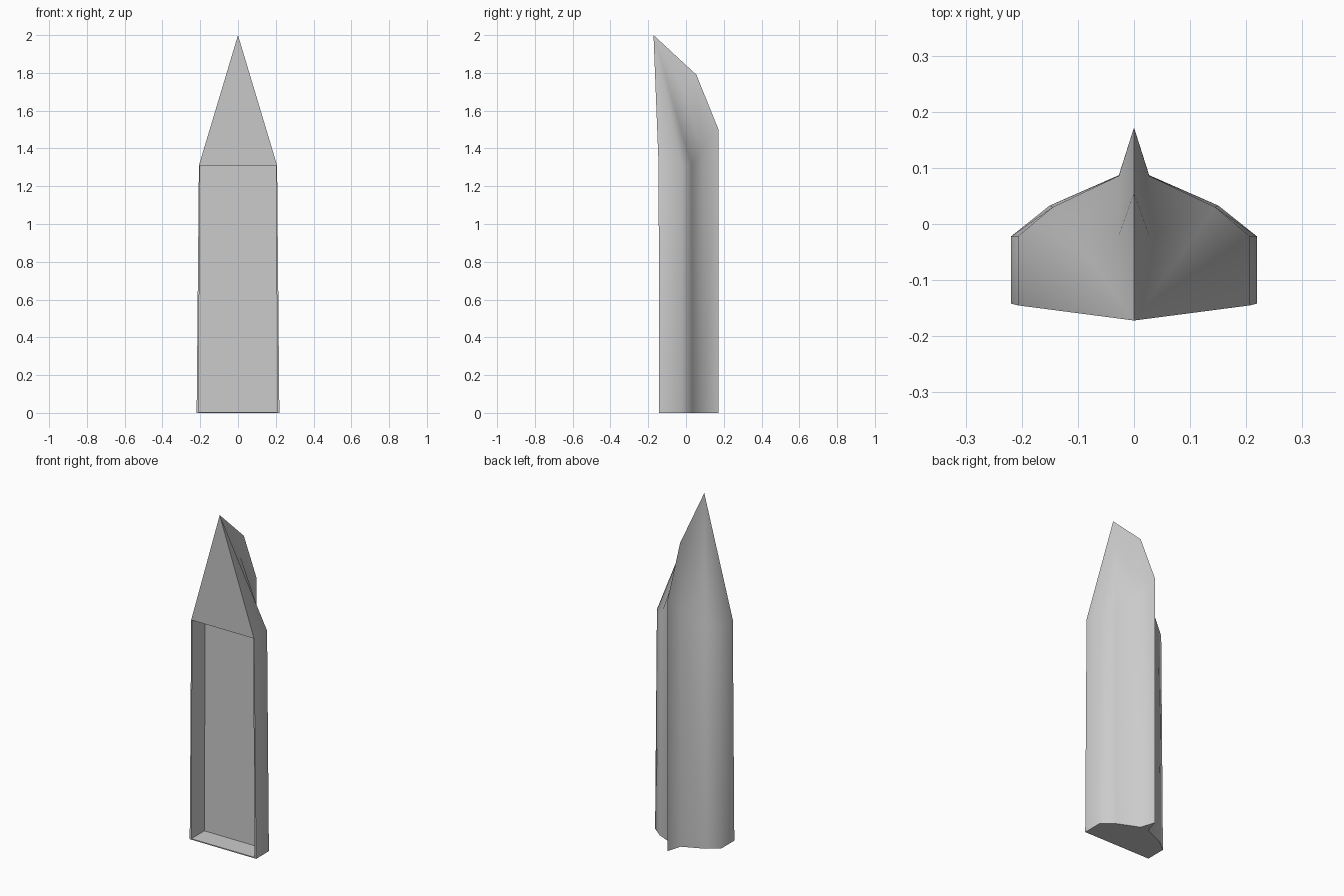
import bpy, bmesh, math

if "Cube" in bpy.data.objects:
    bpy.data.objects.remove(bpy.data.objects["Cube"])

bm = bmesh.new()

def vert(x, y, z):
    return bm.verts.new((x, y, z))

def skin(a, b):
    """Quads between two matching rows of vertices."""
    for i in range(len(a) - 1):
        bm.faces.new((a[i], a[i + 1], b[i + 1], b[i]))

# Right half of the hull cross-section: front edge, side, shoulder, spine root, spine
foot = [vert(x, y, 0) for x, y in
        [(.219, -.142), (.219, -.022), (.15, .033), (.027, .087), (0, .172)]]
head = [vert(*p) for p in
        [(.207, -.145, 1.31), (.207, -.022, 1.31), (.145, .03, 1.31),
         (.027, .086, 1.41), (0, .172, 1.5)]]
skin(foot, head)

# Tapered cap rising to the tip, with the spine running up it
tip = vert(0, -.172, 2)
root, crest = vert(.027, -.02, 1.71), vert(0, .055, 1.79)
front_mid = vert(0, -.145, 1.31)
skin(head[3:], [root, crest])
bm.faces.new((head[2], head[3], root))
for a, b in [(head[0], head[1]), (head[1], head[2]), (head[2], root),
             (root, crest), (front_mid, head[0])]:
    bm.faces.new((a, b, tip))

# Thin rim around the recess in the front
base_mid = vert(0, -.142, 0)
rim_mid, rim = vert(0, -.142, .006), vert(.208, -.142, .006)
rim_top = vert(.202, -.145, 1.31)
bm.faces.new((base_mid, foot[0], rim, rim_mid))
bm.faces.new((foot[0], head[0], rim_top, rim))

# Recess floor, side, roof and back panel
back = [vert(0, -.02, .006), vert(.208, -.02, .006),
        vert(.202, -.02, 1.31), vert(0, -.02, 1.31)]
skin([rim_mid, rim, rim_top, front_mid], back)
bm.faces.new(back)

# Underside
bm.faces.new([base_mid] + foot)

bmesh.ops.recalc_face_normals(bm, faces=bm.faces)
mesh = bpy.data.meshes.new("spire_hull")
bm.to_mesh(mesh)
bm.free()
hull = bpy.data.objects.new("spire_hull", mesh)
bpy.context.collection.objects.link(hull)

# Mirror into the left half, then smooth
bpy.context.view_layer.objects.active = hull
hull.select_set(True)
mirror = hull.modifiers.new("mirror", 'MIRROR')
mirror.use_clip = True
bpy.ops.object.modifier_apply(modifier=mirror.name)
bm = bmesh.new()
bm.from_mesh(mesh)
bmesh.ops.recalc_face_normals(bm, faces=bm.faces)
bm.to_mesh(mesh)
bm.free()
bpy.ops.object.shade_smooth_by_angle(angle=math.radians(55))
